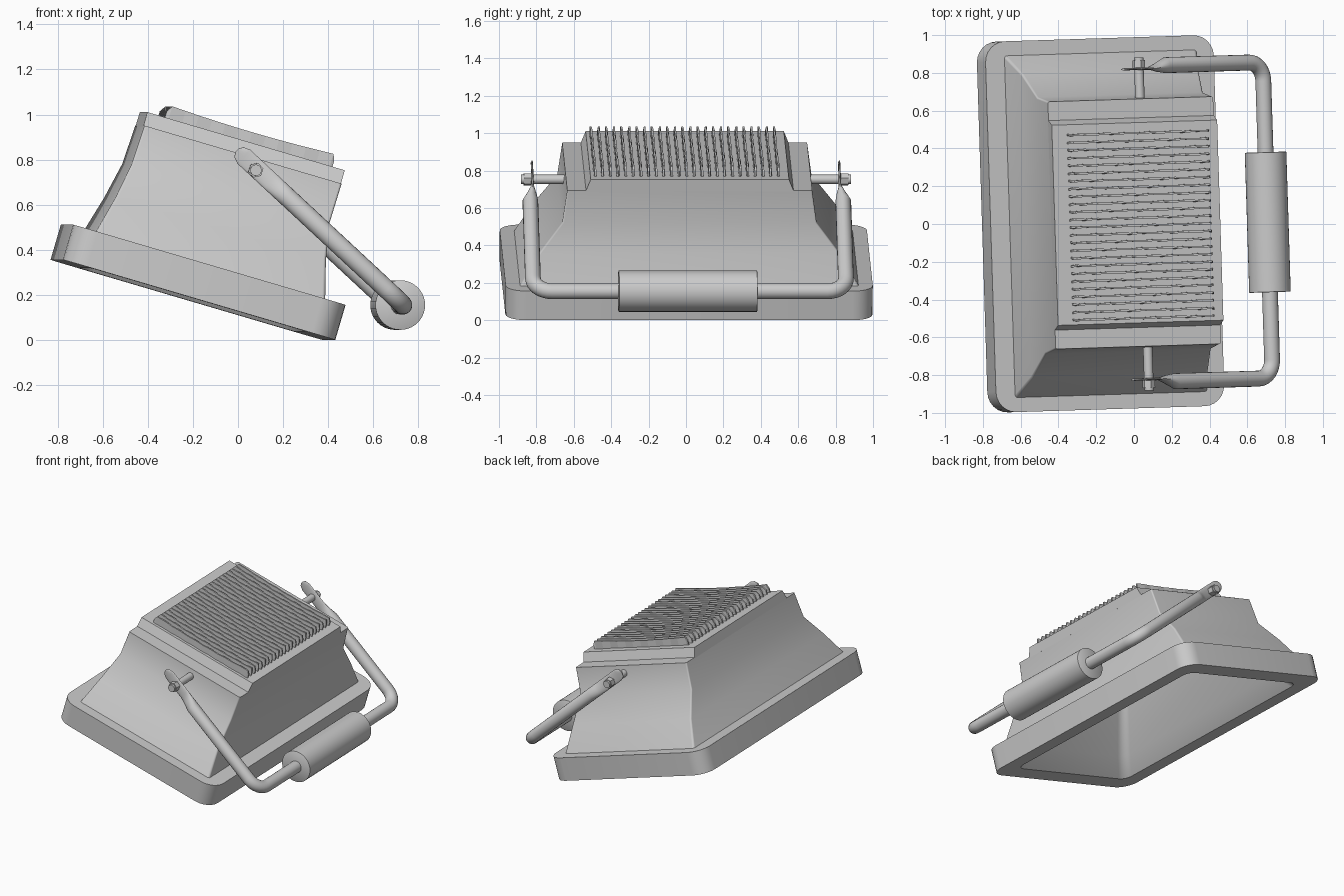
import bpy, bmesh
from math import sin, cos, pi, radians
from mathutils import Matrix, Vector

if "Cube" in bpy.data.objects:
    bpy.data.objects.remove(bpy.data.objects["Cube"])

# Frames: everything is slightly yawed; the lamp body is also tilted
YAW = Matrix.Translation((-0.20, 0, 0.178)) @ Matrix.Rotation(radians(1.8), 4, 'Z')
TILT = YAW @ Matrix.Rotation(radians(16.4), 4, 'Y')


def make(name, bm, matrix, smooth=None):
    bmesh.ops.recalc_face_normals(bm, faces=bm.faces)
    me = bpy.data.meshes.new(name)
    bm.to_mesh(me)
    bm.free()
    ob = bpy.data.objects.new(name, me)
    bpy.context.collection.objects.link(ob)
    ob.matrix_world = matrix
    if smooth:
        bpy.ops.object.select_all(action='DESELECT')
        ob.select_set(True)
        bpy.context.view_layer.objects.active = ob
        bpy.ops.object.shade_smooth_by_angle(angle=radians(smooth))
    return ob


def loft(bm, rings):
    """Skin equal-length rings of points and cap both ends."""
    vs = [[bm.verts.new(p) for p in ring] for ring in rings]
    n = len(vs[0])
    for a, b in zip(vs, vs[1:]):
        for i in range(n):
            j = (i + 1) % n
            bm.faces.new((a[i], a[j], b[j], b[i]))
    bm.faces.new(vs[0][::-1])
    bm.faces.new(vs[-1])


def rounded_rect(hx, hy, z, r, cx=0.0, seg=6):
    pts = []
    for k, (sx, sy) in enumerate(((1, 1), (-1, 1), (-1, -1), (1, -1))):
        for i in range(seg + 1):
            a = (k + i / seg) * pi / 2
            pts.append((cx + sx * (hx - r) + r * cos(a), sy * (hy - r) + r * sin(a), z))
    return pts


def circle_y(x, z, y, r, n, phase=0.0):
    return [(x + r * cos(phase + 2 * pi * i / n), y, z + r * sin(phase + 2 * pi * i / n))
            for i in range(n)]


# Hollow housing: flared reflector cavity, rim flange, flared walls, shoulder
bm = bmesh.new()
loft(bm, [rounded_rect(*a) for a in (
    (0.36, 0.54, 0.55, 0.05),
    (0.38, 0.60, 0.45, 0.05),
    (0.44, 0.76, 0.12, 0.06),
    (0.50, 0.85, 0.00, 0.06),
    (0.63, 0.982, 0.00, 0.11),
    (0.63, 0.982, 0.162, 0.11),
    (0.53, 0.905, 0.162, 0.015, 0.005),
    (0.487, 0.805, 0.33, 0.012, 0.005),
    (0.458, 0.68, 0.495, 0.01, 0.007),
    (0.456, 0.655, 0.675, 0.01, 0.012))])
make("housing", bm, TILT, 30)

# Raised top deck with sloping sides
bm = bmesh.new()
prof = [(-0.557, 0.67), (-0.53, 0.737), (0.53, 0.737), (0.557, 0.67)]
loft(bm, [[(u, y, w) for y, w in prof] for u in (-0.445, 0.468)])
make("top_deck", bm, TILT)

# Gently wavy cooling fins on the deck, neighbours mirrored, tops slightly dished
bm = bmesh.new()
N, S = 25, 12
for k in range(N):
    y0 = -0.505 + 0.98 * k / (N - 1)
    rings = []
    for i in range(-1, S + 2):
        t = min(max(i, 0), S) / S
        u = -0.345 + 0.745 * t + (-0.018 if i < 0 else 0.012 if i > S else 0)
        y = y0 + 0.002 * (1 if (i + k) % 2 else -1)
        top = 0.765 if i in (-1, S + 1) else 0.783 + 0.01 * (2 * t - 1) ** 2
        rings.append([(u, y - 0.005, 0.73), (u, y + 0.005, 0.73),
                      (u, y + 0.005, top), (u, y - 0.005, top)])
    loft(bm, rings)
make("cooling_fins", bm, TILT)

# Handle bar: flattened ends, tube arms, rounded corners
START, END = Vector((0.20, 0, 0.635)), Vector((0.908, 0, -0.023))
D = (END - START).normalized()
NRM = D.cross(Vector((0, 1, 0)))
LEN, YA, RB, R = (END - START).length, 0.837, 0.10, 0.042
half = [(-0.042, 0.822, 0.010, 0.006), (-0.03, 0.822, 0.03, 0.006),
        (0.0, 0.822, 0.042, 0.006), (0.16, 0.822, 0.042, 0.007),
        (0.21, 0.828, 0.042, 0.026), (0.26, YA, R, R)]
for i in range(9):
    a = i / 8 * pi / 2
    half.append((LEN - RB + RB * sin(a), YA - RB + RB * cos(a), R, R))
path = half + [(s, -y, a, b) for s, y, a, b in reversed(half)]
pos = [START + D * s + Vector((0, y - 0.008, 0)) for s, y, _, _ in path]
rings = []
for i, (s, y, a, b) in enumerate(path):
    t = (pos[min(i + 1, len(pos) - 1)] - pos[max(i - 1, 0)]).normalized()
    if s < 0.5:
        t = D if y > 0 else -D
    side = t.cross(NRM)
    rings.append([pos[i] + NRM * a * cos(q) + side * b * sin(q)
                  for q in (2 * pi * k / 20 for k in range(20))])
bm = bmesh.new()
loft(bm, rings)
make("handle_bar", bm, YAW, 35)

# Hand grip
bm = bmesh.new()
loft(bm, [circle_y(END.x, END.z, y - 0.019, r, 40) for y, r in
          ((-0.371, 0.107), (-0.369, 0.110), (0.369, 0.110), (0.371, 0.107))])
make("hand_grip", bm, YAW, 50)

# Pivot bolts and hex nuts on both sides
for label, s in (("front", -1), ("back", 1)):
    bm = bmesh.new()
    loft(bm, [circle_y(0.252, 0.575, s * y - 0.008, 0.025, 20) for y in (0.62, 0.882)])
    make(label + "_pivot_bolt", bm, YAW, 35)
    bm = bmesh.new()
    loft(bm, [circle_y(0.252, 0.575, s * y - 0.008, 0.034, 6, 0.2) for y in (0.828, 0.868)])
    make(label + "_pivot_nut", bm, YAW)
